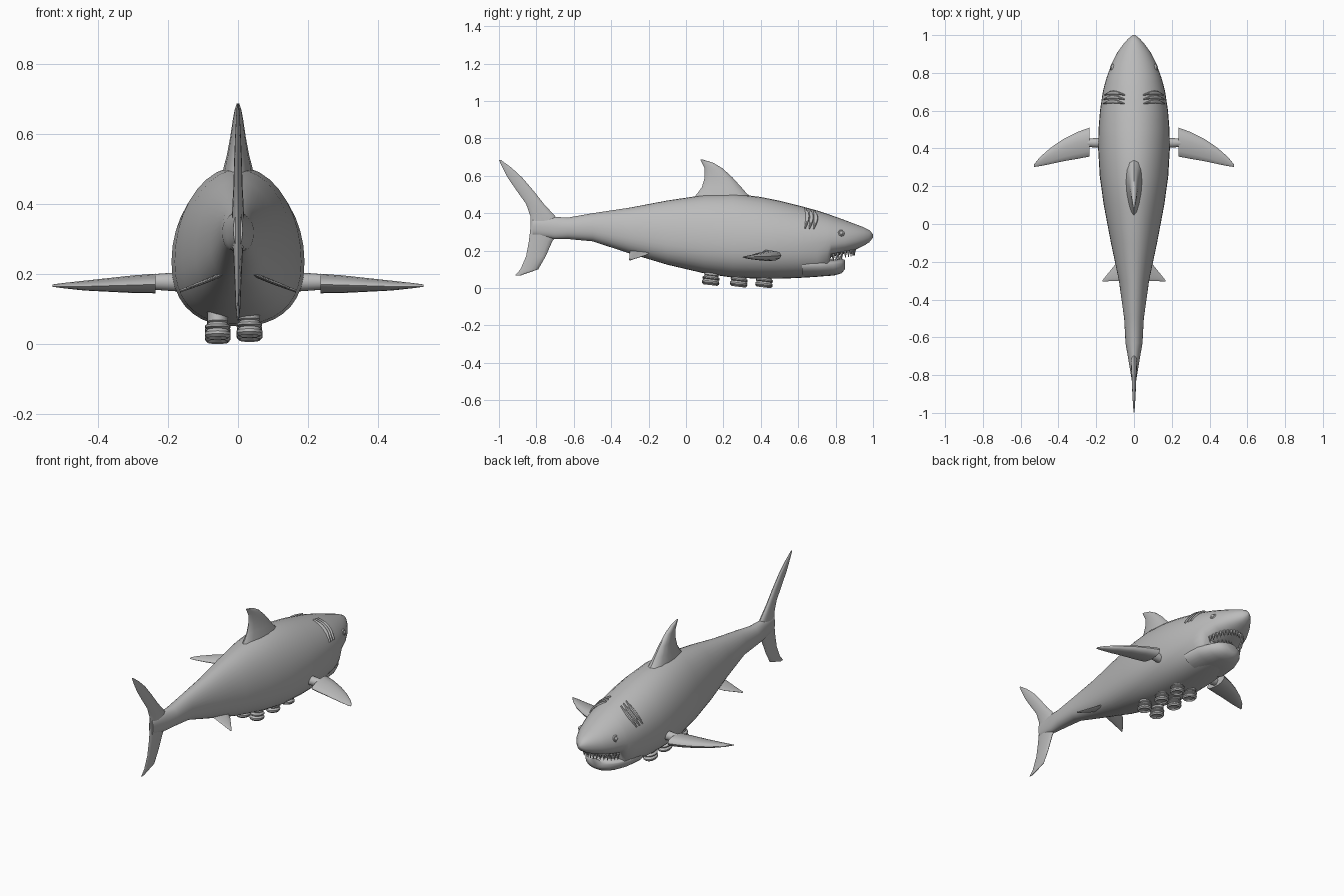
import bpy, bmesh, math
from mathutils import Vector, Matrix

old = bpy.data.objects.get("Cube")
if old:
    bpy.data.objects.remove(old, do_unlink=True)

skin = bpy.data.materials.new("plain_grey")
skin.use_nodes = True
GREY = (0.5, 0.5, 0.5, 1)
skin.diffuse_color = GREY
skin.node_tree.nodes["Principled BSDF"].inputs["Base Color"].default_value = GREY


def finish(name, bm, mirror=False, angle=40):
    """Turn a bmesh into a shaded object, optionally mirrored across x."""
    bmesh.ops.recalc_face_normals(bm, faces=bm.faces)
    mesh = bpy.data.meshes.new(name)
    bm.to_mesh(mesh)
    bm.free()
    mesh.materials.append(skin)
    ob = bpy.data.objects.new(name, mesh)
    bpy.context.collection.objects.link(ob)
    bpy.ops.object.select_all(action="DESELECT")
    ob.select_set(True)
    bpy.context.view_layer.objects.active = ob
    bpy.ops.object.shade_smooth_by_angle(angle=math.radians(angle))
    if mirror:
        ob.modifiers.new("mirror", "MIRROR")
    return ob


def loft(bm, rings):
    """Skin a series of equal closed rings and cap both ends."""
    loops = [[bm.verts.new(p) for p in ring] for ring in rings]
    n = len(loops[0])
    for a, b in zip(loops, loops[1:]):
        for i in range(n):
            j = (i + 1) % n
            bm.faces.new((a[i], a[j], b[j], b[i]))
    bm.faces.new(loops[0])
    bm.faces.new(loops[-1])


def foil(lead, trail, half, side, n=14):
    """Streamlined fin section between a leading and a trailing point."""
    lead, trail, side = Vector(lead), Vector(trail), Vector(side)
    ring = []
    for i in range(n):
        a = math.tau * i / n
        c = (1 - math.cos(a)) / 2
        ring.append(lead.lerp(trail, c) + side * half * math.sin(a) * (1.15 - 0.5 * c))
    return ring


def section(y, top, mid, bottom, half, a, power=0.85):
    """Point on the egg shaped cross-section at angle a."""
    c, s = math.cos(a), math.sin(a)
    if s >= 0:
        return Vector((half * c, y, mid + (top - mid) * s))
    x = half * math.copysign(abs(c) ** power, c)
    return Vector((x, y, mid - (mid - bottom) * abs(s) ** power))


def egg(station, n=36):
    return [section(*station, math.tau * i / n) for i in range(n)]


# Body stations: y, top, widest height, bottom, half width
BODY = [
    (-.82, .37, .33, .28, .013), (-.7, .38, .32, .262, .033),
    (-.63, .377, .32, .262, .045), (-.5, .4, .32, .25, .052),
    (-.3, .43, .29, .185, .08), (-.1, .468, .26, .125, .122),
    (.1, .498, .245, .078, .16), (.25, .506, .235, .056, .181),
    (.4, .487, .235, .05, .19), (.5, .467, .235, .05, .188),
    (.6, .442, .235, .054, .18), (.7, .415, .24, .06, .165),
    (.755, .397, .245, .068, .151), (.775, .39, .25, .165, .145),
    (.85, .363, .255, .185, .118), (.91, .34, .265, .207, .087),
    (.95, .325, .272, .226, .058), (.98, .31, .277, .245, .032),
    (1, .288, .28, .27, .007),
]
bm = bmesh.new()
loft(bm, [egg(s) for s in BODY])
finish("body", bm, angle=50)


def on_body(y, degrees):
    """Point on the body skin, found between the two nearest stations."""
    for a, b in zip(BODY, BODY[1:]):
        if a[0] <= y <= b[0]:
            t = (y - a[0]) / (b[0] - a[0])
            mix = [p + (q - p) * t for p, q in zip(a, b)]
            return section(*mix, math.radians(degrees))


# Lower jaw
JAW = [(.62, .15, .13, .06, .15), (.72, .15, .13, .062, .14),
       (.79, .152, .13, .067, .112), (.83, .158, .13, .078, .082),
       (.85, .15, .125, .1, .045)]
bm = bmesh.new()
loft(bm, [egg(s, 28) for s in JAW])
finish("lower_jaw", bm, angle=55)


# Teeth along both lips
def teeth(name, count, width, back, reach, base, rise, up):
    bm = bmesh.new()
    for i in range(count):
        a = math.radians(-78 + 156 * i / (count - 1))
        z = base + rise * math.cos(a)
        spot = Vector((width * math.sin(a), back + reach * math.cos(a), z))
        turn = Matrix.Rotation(0 if up else math.pi, 4, "X")
        bmesh.ops.create_cone(bm, cap_ends=True, segments=6, radius1=.009, radius2=.001,
                              depth=.036, matrix=Matrix.Translation(spot) @ turn)
    finish(name, bm)


teeth("upper_teeth", 17, .105, .76, .14, .16, .03, False)
teeth("lower_teeth", 13, .085, .71, .12, .15, .01, True)

# Gill slits, raised ribs wrapped over each side of the head
bm = bmesh.new()
for y in (.645, .668, .691):
    rings = []
    for k in range(11):
        t = k / 10
        p = on_body(y + .012 * math.sin(t * math.pi) - .008, 25 + 48 * t)
        normal = Vector((p.x, 0, p.z - .24)).normalized()
        w = .003 + .008 * math.sin(t * math.pi)
        along = Vector((0, w, 0))
        rings.append(foil(p + along, p - along, .009, normal, 8))
    loft(bm, rings)
finish("gill_slits", bm, mirror=True)

# Eyes with a thin lid ring
eye = on_body(.83, 20)
bm = bmesh.new()
bmesh.ops.create_uvsphere(bm, u_segments=14, v_segments=8, radius=.011,
                          matrix=Matrix.Translation(eye))
facing = Vector((1, .3, .3)).to_track_quat("Z", "Y").to_matrix().to_4x4()
bmesh.ops.create_cone(bm, cap_ends=True, segments=18, radius1=.02, radius2=.015,
                      depth=.008, matrix=Matrix.Translation(eye) @ facing)
finish("eyes", bm, mirror=True)

# Dorsal fin: height, leading y, trailing y, half thickness
DORSAL = [(.47, .37, .03, .05), (.505, .325, .06, .044), (.54, .295, .085, .034),
          (.59, .25, .1, .024), (.64, .195, .1, .016), (.67, .145, .085, .01),
          (.687, .09, .076, .004)]
bm = bmesh.new()
loft(bm, [foil((0, a, z), (0, b, z), h, (1, 0, 0)) for z, a, b, h in DORSAL])
finish("dorsal_fin", bm)

# Tail fin, swept lobes above and below the narrow tail root
TAIL = [(.067, -.885, -.914, .003), (.1, -.79, -.885, .007), (.17, -.75, -.855, .01),
        (.25, -.715, -.84, .014), (.32, -.66, -.832, .02), (.385, -.7, -.832, .018),
        (.45, -.76, -.855, .014), (.52, -.815, -.905, .012), (.59, -.875, -.953, .009),
        (.645, -.935, -.982, .006), (.685, -.99, -1, .003)]
bm = bmesh.new()
loft(bm, [foil((0, a, z), (0, b, z), h, (1, 0, 0)) for z, a, b, h in TAIL])
finish("tail_fin", bm)

# Pectoral fins: x, leading y, trailing y, height, half thickness
PECTORAL = [(.236, .51, .357, .174, .03), (.3, .487, .345, .172, .027),
            (.37, .452, .333, .17, .021), (.44, .405, .318, .168, .015),
            (.5, .352, .306, .168, .008), (.53, .314, .302, .168, .003)]
bm = bmesh.new()
loft(bm, [foil((x, a, z), (x, b, z - .004), h, (0, 0, 1)) for x, a, b, z, h in PECTORAL])
finish("pectoral_fins", bm, mirror=True)

# Round pegs joining the pectoral fins to the body
bm = bmesh.new()
bmesh.ops.create_cone(bm, cap_ends=True, segments=20, radius1=.03, radius2=.022, depth=.11,
                      matrix=Matrix.Translation((.19, .43, .177)) @ Matrix.Rotation(math.pi / 2, 4, "Y"))
finish("fin_pegs", bm, mirror=True)

# Pelvic fins, thin drooping triangles
bm = bmesh.new()
loft(bm, [foil((.04, -.17, .2), (.04, -.3, .2), .006, (.35, 0, 1)),
          foil((.1, -.215, .176), (.1, -.302, .176), .006, (.35, 0, 1)),
          foil((.165, -.296, .151), (.165, -.304, .151), .004, (.35, 0, 1))])
finish("pelvic_fins", bm, mirror=True)

# Ribbed suction feet in two rows: radius and height of the turned profile
FOOT = [(.03, .095), (.03, .048), (.026, .044), (.036, .036), (.036, .03), (.028, .025),
        (.037, .016), (.037, .008), (.03, 0), (.022, .008)]
for side, x, lift in (("right", -.058, .004), ("left", .033, .01)):
    bm = bmesh.new()
    for y, drop in ((.13, .012), (.28, .003), (.415, 0)):
        place = Matrix.Translation((x, y, lift + drop)) @ Matrix.Rotation(math.radians(-7), 4, "X")
        loft(bm, [[place @ Vector((r * 1.0 * math.cos(a), r * 1.25 * math.sin(a), h))
                   for a in (math.tau * i / 24 for i in range(24))] for r, h in FOOT])
    finish(side + "_suction_feet", bm)
